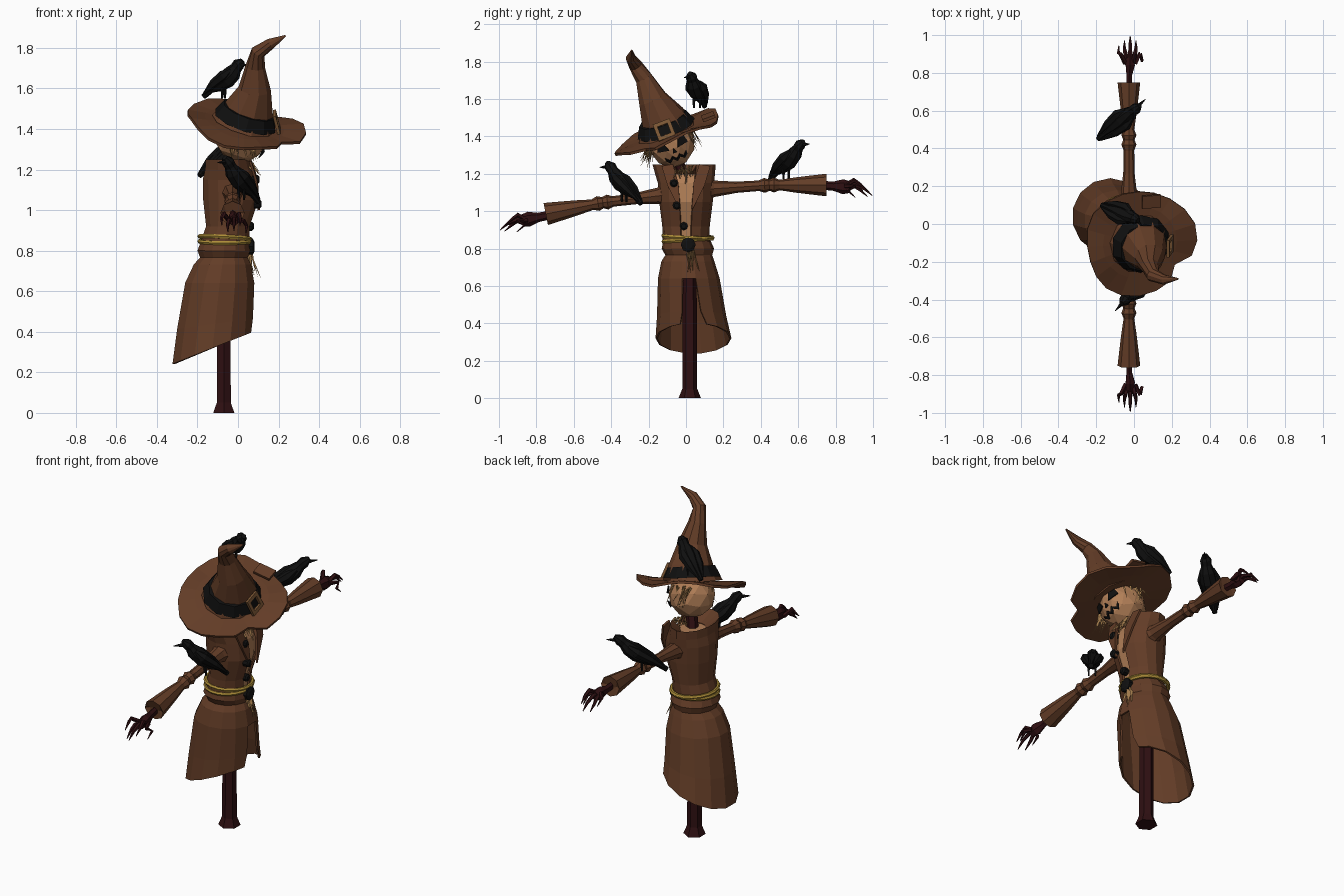
import bpy, math, random
from mathutils import Vector, Matrix

random.seed(4)
if "Cube" in bpy.data.objects:
    bpy.data.objects.remove(bpy.data.objects["Cube"])


def material(name, r, g, b):
    m = bpy.data.materials.new(name)
    m.use_nodes = True
    m.diffuse_color = (r, g, b, 1)
    m.node_tree.nodes["Principled BSDF"].inputs["Base Color"].default_value = (r, g, b, 1)
    return m


BROWN = material("brown cloth", .125, .046, .02)
WOOD = material("dark red wood", .028, .005, .006)
BLACK = material("black", .005, .005, .005)
SACK = material("tan sackcloth", .44, .21, .095)
STRAW = material("straw", .4, .22, .08)
ROPE = material("yellow rope", .42, .27, .04)
BRASS = material("old brass", .2, .095, .035)


def build(name, verts, faces, mat, thick=0):
    mesh = bpy.data.meshes.new(name)
    mesh.from_pydata([tuple(v) for v in verts], [], faces)
    mesh.materials.append(mat)
    obj = bpy.data.objects.new(name, mesh)
    bpy.context.collection.objects.link(obj)
    if thick:
        mod = obj.modifiers.new("thickness", 'SOLIDIFY')
        mod.thickness = thick
        mod.offset = 0
    return obj


def bridge(rows, n):
    return [(r * n + i, r * n + (i + 1) % n, (r + 1) * n + (i + 1) % n, (r + 1) * n + i)
            for r in range(rows - 1) for i in range(n)]


def tube(name, path, mat, n=6, flat=1.0):
    """Round bar through (x, y, z, radius) points."""
    pts = [Vector(p[:3]) for p in path]
    whole = pts[-1] - pts[0]
    axis = min(range(3), key=lambda k: abs(whole[k]))
    ref = Vector([float(k == axis) for k in range(3)])
    verts = []
    for k, p in enumerate(path):
        t = (pts[min(k + 1, len(pts) - 1)] - pts[max(k - 1, 0)]).normalized()
        u = ref.cross(t).normalized()
        w = t.cross(u)
        for i in range(n):
            a = math.tau * i / n
            verts.append(pts[k] + p[3] * (u * math.cos(a) + w * math.sin(a) * flat))
    last = (len(path) - 1) * n
    caps = [tuple(reversed(range(n))), tuple(range(last, last + n))]
    return build(name, verts, bridge(len(path), n) + caps, mat)


def garment(name, rings, mat, gap_rows=(), scale=1, cap=False, n=14):
    """Loft of ellipses (z, cx, cy, rx, ry, front spread, slope); gap rows stay open at +x."""
    verts = []
    for z, cx, cy, rx, ry, spread, slope in rings:
        for i in range(n):
            a = math.tau * (i + .5) / n
            if i == 0:
                a *= spread
            elif i == n - 1:
                a = -math.tau * .5 / n * spread
            dx = rx * scale * math.cos(a)
            verts.append((cx + dx, cy + ry * scale * math.sin(a), z + slope * dx))
    faces = [f for k, f in enumerate(bridge(len(rings), n))
             if not (k % n == n - 1 and k // n in gap_rows)]
    if cap:
        faces.append(tuple(range((len(rings) - 1) * n, len(rings) * n)))
    return build(name, verts, faces, mat, 0 if cap else .01)


def straw(name, count, origin, spread, direction, length):
    """Bundle of thin straws merged into one mesh."""
    verts, faces = [], []
    for _ in range(count):
        jitter = Vector([random.uniform(-1, 1) for _ in range(3)])
        o = Vector(origin) + Vector([j * s for j, s in zip(jitter, spread)])
        d = Vector(direction) + Vector([random.uniform(-.3, .3) for _ in range(3)])
        tip = o + d.normalized() * length * random.uniform(.6, 1)
        b = len(verts)
        verts += [o + Vector(v) * .005 for v in ((1, 0, 0), (-1, 1, 0), (-1, -1, 0))] + [tip]
        faces += [(b, b + 1, b + 3), (b + 1, b + 2, b + 3), (b + 2, b, b + 3)]
    build(name, verts, faces, STRAW)


# Post and neck
tube("post", [(-.07, .02, 0, .06), (-.07, .02, .05, .04), (-.07, .02, .82, .036)], WOOD)
tube("neck", [(-.05, 0, 1.1, .035), (0, -.05, 1.3, .03)], WOOD)

# Coat: skirt, bodice and shirt underneath
garment("coat_skirt", [
    (.84, -.065, .005, .118, .122, 1, 0), (.80, -.07, .01, .128, .135, 1, 0),
    (.765, -.07, .015, .115, .12, 1, 0), (.73, -.077, .01, .14, .137, 1, 0),
    (.64, -.09, .015, .17, .16, 1, 0), (.44, -.112, .03, .188, .18, 1.2, .15),
    (.32, -.125, .04, .198, .198, 1.6, .41)], BROWN, gap_rows=(4, 5))
bodice = [(.84, -.065, 0, .118, .12, 1, 0), (.92, -.05, 0, .105, .122, 1, 0),
          (1.05, -.035, 0, .135, .138, 1.1, 0), (1.15, -.04, 0, .132, .145, 1.4, 0),
          (1.2, -.045, -.005, .115, .155, 1.6, 0), (1.245, -.05, -.01, .11, .165, 1.8, 0)]
neckline = [(1.2, -.045, 0, .07, .08, 1.8, 0)]
garment("coat_bodice", bodice + neckline, BROWN, gap_rows=range(6))
garment("shirt", bodice[:5], SACK, scale=.9, cap=True)
for side, label in ((-1, "front"), (1, "back")):
    build(label + "_lapel", [(.102, side * .03, 1.0), (.092, side * .04, 1.15), (.06, side * .07, 1.25),
                             (.06, side * .13, 1.24), (.09, side * .1, 1.14)],
          [(0, 1, 2, 3, 4)], BROWN, .012)

# Buttons, knot and rope belt
for y, z, x, r in ((-.065, 1.15, .09, .022), (-.05, 1.03, .1, .022),
                   (-.012, .92, .062, .022), (.012, .82, .065, .04)):
    tube("button", [(x - .02, y, z, r), (x + .008, y, z, r), (x + .016, y, z, r * .6)], BLACK, 8)
for k in range(2):
    bpy.ops.mesh.primitive_torus_add(major_radius=.125, minor_radius=.011, major_segments=18,
                                     minor_segments=6, location=(-.065, .01, .846 + .018 * k),
                                     rotation=(.06 - .1 * k, .05 * k, 0))
    belt = bpy.context.object
    belt.name = "rope_belt"
    belt.scale.y = 1.06
    belt.data.materials.append(ROPE)
straw("belt_straw", 22, (.055, .02, .79), (.015, .02, .02), (.05, .1, -1), .17)
straw("neck_straw", 26, (.03, -.02, 1.23), (.05, .06, .02), (.5, 0, -1), .09)


# Arms with knotted elbows, flared cuffs and clawed hands
def arm(label, side, shoulder, elbow, cuff):
    profile = [(.07, .08), (.15, .044), (.27, .03), (.39, .028), (.42, .04), (.445, .03),
               (.47, .04), (.5, .028), (.58, .04), (.68, .052), (.75, .06), (.735, .035)]
    path = []
    for y, r in profile:
        if y < .45:
            z = shoulder + (elbow - shoulder) * y / .45
        else:
            z = elbow + (cuff - elbow) * (y - .45) / .3
        path.append((-.027, side * y, z, r))
    tube(label + "_sleeve", path, BROWN, 8)
    drop = (cuff - elbow) * .5 - .015
    tube(label + "_palm", [(-.027, side * .7, cuff, .022), (-.025, side * .79, cuff + drop * .4, .025),
                           (-.02, side * .84, cuff + drop * .6, .04),
                           (-.02, side * .88, cuff + drop * .8, .03)], WOOD, 6, .7)
    for k in range(5):
        s = (k - 2) / 2
        reach = .985 - .05 * abs(s) - (.04 if k == 4 else 0)
        lift = .02 * math.cos(k * 2.2)
        z = cuff + drop
        tube(label + "_finger", [
            (-.02 + s * .025, side * .85, z + .01, .013),
            (-.02 + s * .05, side * .9, z + .022 + lift, .012),
            (-.02 + s * .062, side * (reach - .03), z + lift, .009),
            (-.02 + s * .06, side * (reach + .01), z - .035 + lift, .002)], WOOD, 5)


arm("front", -1, 1.1, 1.045, .985)
arm("back", 1, 1.11, 1.14, 1.14)

# Tilted frame shared by the hat and the head
up = Vector((.25, -.38, 1)).normalized()
ahead = (Vector((1, 0, 0)) - up * up.x).normalized()
lateral = up.cross(ahead)
hat_origin = Vector((.03, -.1, 1.42))
head_origin = hat_origin - up * .065
tilt = Matrix((ahead, lateral, up)).transposed().to_4x4()

# Head
bpy.ops.mesh.primitive_ico_sphere_add(subdivisions=2, radius=.13)
head = bpy.context.object
head.name = "head"
head.data.materials.append(SACK)
head.matrix_world = Matrix.Translation(head_origin) @ tilt @ Matrix.Diagonal((1, .95, 1, 1))


def face_plate(name, points):
    verts = []
    for u, v in points:
        depth = math.sqrt(.135 ** 2 - u * u - v * v)
        verts.append(head_origin + ahead * depth + lateral * u + up * v)
    build(name, verts, [tuple(range(len(verts)))], BLACK, .006)


for s in (-1, 1):
    face_plate("eye", [(s * .025, 0), (s * .085, .005), (s * .075, .045), (s * .04, .04)])
face_plate("nose", [(-.012, -.022), (.012, -.022), (0, .004)])
for k in range(6):
    u = -.06 + k * .02
    a, b = (-.065, -.045) if k % 2 else (-.045, -.065)
    face_plate("mouth_stitch", [(u, a - .008), (u + .02, b - .008), (u + .02, b + .008), (u, a + .008)])
for s in (-1, 1):
    straw("hair", 22, head_origin + lateral * s * .11 + up * .03, (.06, .02, .02), (.1, s * .35, -1), .13)
straw("back_hair", 14, head_origin - ahead * .1 + up * .05, (.02, .06, .01), (-.2, 0, -1), .07)

# Hat: wavy torn brim, bent crown, band, buckle and patch
seg = 20
rim = []
for radius, wave in ((.1, 0), (.2, .4), (1, 1)):
    for i in range(seg):
        a = math.tau * i / seg
        r = radius if wave < 1 else .295 + .015 * math.sin(3 * a + 1)
        if wave == 1 and i == 18:
            r = .235
        lift = wave * (.035 * math.cos(a) ** 3 * (a < 1.6 or a > 4.7) + .014 * math.sin(4 * a) - .012)
        rim.append(hat_origin + ahead * r * math.cos(a) + lateral * r * math.sin(a) + up * lift)
build("hat_brim", rim, bridge(3, seg), BROWN, .014)
tube("hat_crown", [(.03, -.1, 1.42, .165), (.055, -.125, 1.5, .122), (.083, -.18, 1.6, .08),
                   (.085, -.225, 1.71, .048), (.1, -.27, 1.78, .037), (.16, -.295, 1.82, .027),
                   (.235, -.29, 1.86, .004)], BROWN, 10)
tube("hat_band", [(.036, -.106, 1.44, .162), (.054, -.126, 1.495, .133)], BLACK, 10)
buckle = hat_origin + up * .055 + ahead * .152 - lateral * .01
lean = (up - ahead * .5).normalized()
corners = [buckle + lateral * w * k + lean * h * k for k in (.048, .028)
           for w, h in ((-1, -1), (1, -1), (1, 1), (-1, 1))]
build("hat_buckle", corners, bridge(2, 4), BRASS, .015)
patch = hat_origin + lateral * .235 + ahead * .06 + up * .016
build("brim_patch", [patch + ahead * w * .05 + lateral * h * .035
                     for w, h in ((-1, -1), (1, -1), (1, 1), (-1, 1))], [(0, 1, 2, 3)], BROWN, .016)


# Crows
def crow(tail, top, beak):
    tail, top, beak = Vector(tail), Vector(top), Vector(beak)
    d = top - tail
    side = d.cross(Vector((0, 0, 1))).normalized()
    belly = side.cross(d).normalized() * -1

    def at(t, r, sag=0, out=0):
        return (*(tail + d * t + belly * sag + side * out), r)

    tube("crow_body", [at(0, .014), at(.2, .017), at(.38, .034, .008), at(.58, .046, .014),
                       at(.76, .042, .012), at(.88, .029, .004), at(.97, .031), at(1.07, .014)], BLACK, 8)
    tube("crow_beak", [at(.96, .017), (*beak, .002)], BLACK, 5)
    for s in (-1, 1):
        tube("crow_wing", [at(.04, .004, -.006, s * .014), at(.35, .022, -.006, s * .03),
                           at(.62, .028, 0, s * .036), at(.8, .012, 0, s * .028)], BLACK, 6)
        hip = Vector(at(.45, 0, .03, s * .018)[:3])
        foot = hip - Vector((0, 0, .06))
        tube("crow_leg", [(*hip, .009), (*foot, .005)], BLACK, 4)


crow((-.17, .1, 1.56), (.01, .025, 1.725), (.045, -.01, 1.715))
crow((-.19, .45, 1.17), (.015, .615, 1.36), (.06, .66, 1.36))
crow((.1, -.24, 1.04), (-.055, -.41, 1.245), (-.1, -.46, 1.235))
